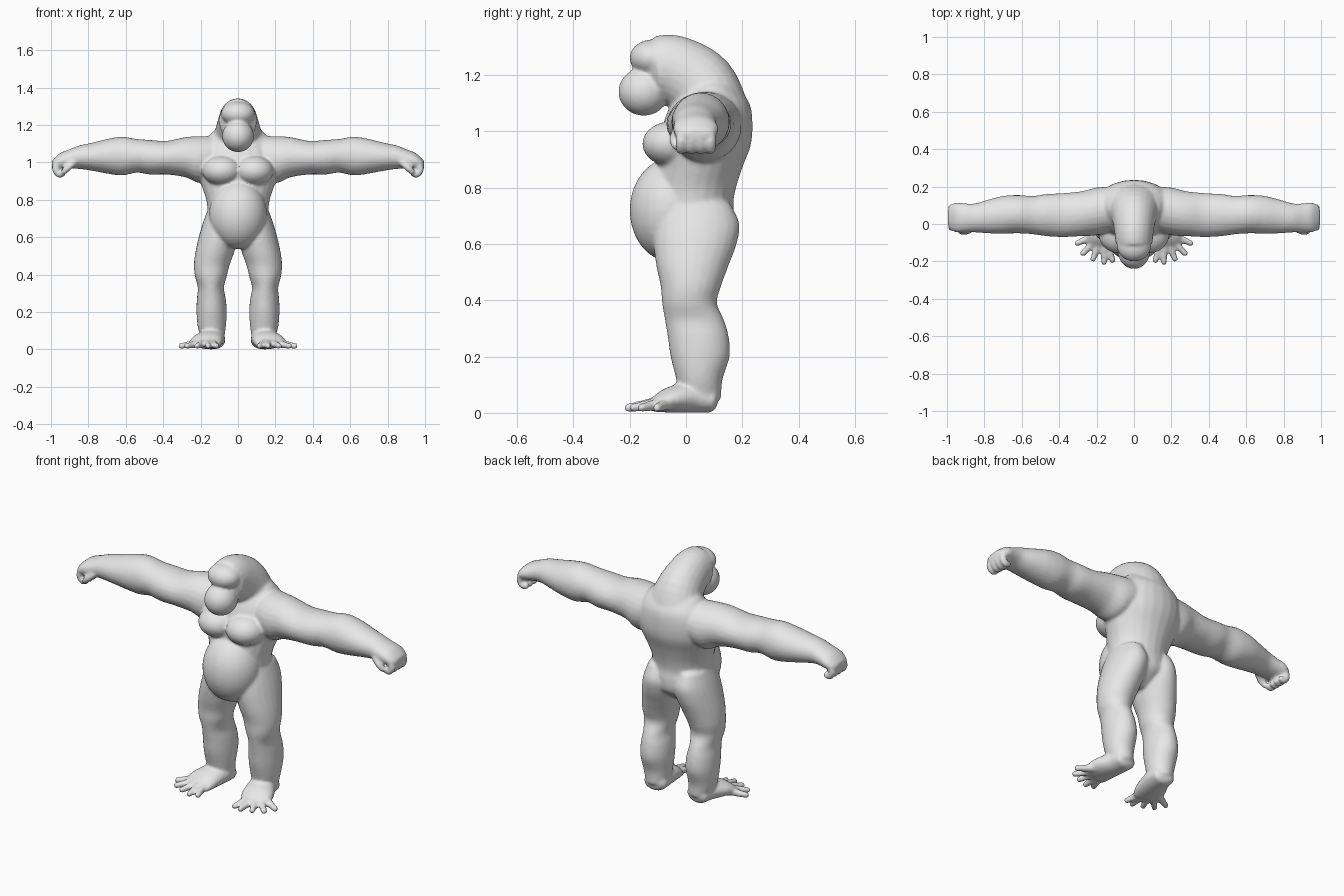
import bpy
import bmesh
from math import cos, sin, pi
from mathutils import Vector, Matrix

cube = bpy.data.objects.get("Cube")
if cube:
    bpy.data.objects.remove(cube)

X, Y, Z = Vector((1, 0, 0)), Vector((0, 1, 0)), Vector((0, 0, 1))
SIDES = 24
bm = bmesh.new()


def resample(rows, steps=5):
    """Smooth curve through rows of numbers."""
    rows = [Vector(r) for r in rows]
    ext = [rows[0]] + rows + [rows[-1]]
    out = []
    for a, b, c, d in zip(ext, ext[1:], ext[2:], ext[3:]):
        for i in range(steps):
            t = i / steps
            m0, m1 = (c - a) / 2, (d - b) / 2
            out.append(b + m0 * t + (3 * (c - b) - 2 * m0 - m1) * t**2
                       + (2 * (b - c) + m0 + m1) * t**3)
    return out + [rows[-1]]


def loft(rows, side, axis=None, mirror=1):
    """Tube of ellipses; each row is x, y, z, radius along side, other radius."""
    rows = resample(rows)
    mids = [Vector(r[:3]) for r in rows]
    rings = []
    for i, r in enumerate(rows):
        t = axis or (mids[min(i + 1, len(mids) - 1)] - mids[max(i - 1, 0)]).normalized()
        u = (side - t * side.dot(t)).normalized()
        rings.append((mids[i], u * r[3], t.cross(u) * r[4], t))
    # rounded ends
    for k, sign in ((0, -1), (-1, 1)):
        c, u, v, t = rings[k]
        cap = (c + t * sign * 0.35 * min(u.length, v.length), u * 0.6, v * 0.6, t)
        rings.insert(0 if k == 0 else len(rings), cap)
    loops = []
    for c, u, v, t in rings:
        pts = [c + u * cos(2 * pi * j / SIDES) + v * sin(2 * pi * j / SIDES)
               for j in range(SIDES)]
        loops.append([bm.verts.new((p.x * mirror, p.y, p.z)) for p in pts])
    for a, b in zip(loops, loops[1:]):
        for j in range(SIDES):
            k = (j + 1) % SIDES
            bm.faces.new((a[j], a[k], b[k], b[j]))
    bm.faces.new(loops[0])
    bm.faces.new(loops[-1])


def ball(center, radii):
    place = Matrix.Translation(center) @ Matrix.Diagonal((*radii, 1))
    bmesh.ops.create_uvsphere(bm, u_segments=32, v_segments=20, radius=1, matrix=place)


# Torso: height, half width, front, back
torso = [
    (.57, .07, -.07, .11), (.62, .14, -.10, .165), (.68, .16, -.12, .175),
    (.74, .163, -.12, .168), (.80, .17, -.12, .178), (.87, .193, -.11, .20),
    (.95, .22, -.10, .23), (1.03, .22, -.08, .236), (1.10, .19, -.05, .225),
    (1.16, .14, .0, .18),
]
loft([(0, (f + b) / 2, z, w, (b - f) / 2) for z, w, f, b in torso], X, Z)
ball((0, -.05, .72), (.155, .15, .185))

# Hunched neck and skull, brow, muzzle
loft([(0, .10, 1.05, .17, .13), (0, .05, 1.16, .125, .13),
      (0, -.04, 1.22, .105, .12), (0, -.10, 1.222, .10, .116)], X)
ball((0, -.12, 1.26), (.09, .08, .065))
ball((0, -.15, 1.14), (.085, .09, .085))

# Arm: distance out, front, back, bottom, top
arm = [
    (.10, -.03, .20, .93, 1.14), (.20, -.06, .195, .89, 1.14),
    (.28, -.065, .175, .92, 1.135), (.38, -.07, .165, .935, 1.115),
    (.47, -.065, .16, .935, 1.12), (.54, -.055, .15, .945, 1.125),
    (.62, -.05, .155, .93, 1.137), (.70, -.052, .15, .94, 1.125),
    (.78, -.05, .13, .955, 1.105), (.85, -.045, .11, .965, 1.09),
    (.90, -.045, .11, .965, 1.07), (.95, -.045, .115, .96, 1.05),
    (.985, -.03, .10, .96, 1.02),
]
# Leg: height, inner, outer, front, back
leg = [
    (.05, .075, .195, -.02, .125), (.12, .065, .215, -.035, .13),
    (.20, .06, .222, -.055, .155), (.27, .065, .22, -.065, .152),
    (.33, .075, .215, -.075, .135), (.39, .06, .23, -.085, .11),
    (.45, .045, .236, -.09, .125), (.52, .02, .228, -.105, .15),
    (.60, .0, .21, -.115, .18), (.67, .0, .19, -.11, .19),
    (.74, .03, .165, -.08, .16),
]
toe_tips = [(.11, -.21), (.16, -.222), (.225, -.202), (.285, -.17), (.32, -.11)]

for s in (1, -1):
    loft([(x, (f + b) / 2, (lo + hi) / 2, (b - f) / 2, (hi - lo) / 2)
          for x, f, b, lo, hi in arm], Y, X, s)
    loft([((i + o) / 2, (f + b) / 2, z, (o - i) / 2, (b - f) / 2)
          for z, i, o, f, b in leg], X, Z, s)
    # chest muscle
    ball((s * .085, -.05, .955), (.105, .105, .08))
    # curled fingers and thumb
    for n in range(4):
        y = -.018 + .035 * n
        loft([(.955, y, 1.0, .019, .022), (.974, y, .965, .019, .02),
              (.957, y, .936, .018, .018), (.93, y, .942, .016, .015)], Y, None, s)
    loft([(.88, -.03, 1.0, .02, .022), (.91, -.042, .97, .018, .018),
          (.935, -.035, .945, .015, .015)], Y, None, s)
    # foot and spread toes
    loft([(.13, .095, .045, .062, .045), (.14, .02, .055, .072, .055),
          (.165, -.06, .045, .085, .045), (.18, -.11, .028, .08, .026)], X, None, s)
    for tx, ty in toe_tips:
        root, tip = Vector((.16, -.04)), Vector((tx, ty))
        rows = []
        for part, r, z in ((.35, .024, .034), (.7, .018, .024), (.95, .015, .017)):
            p = root.lerp(tip, part)
            rows.append((p.x, p.y, z, r, r))
        loft(rows, Z, None, s)

bmesh.ops.recalc_face_normals(bm, faces=bm.faces)
mesh = bpy.data.meshes.new("body")
bm.to_mesh(mesh)
bm.free()
body = bpy.data.objects.new("body", mesh)
bpy.context.collection.objects.link(body)

# Fuse the parts into one soft skin
fuse = body.modifiers.new("fuse", "REMESH")
fuse.mode = "VOXEL"
fuse.voxel_size = .008
fuse.use_smooth_shade = True
soften = body.modifiers.new("soften", "SMOOTH")
soften.factor = .5
soften.iterations = 6
graph = bpy.context.evaluated_depsgraph_get()
skin = bpy.data.meshes.new_from_object(body.evaluated_get(graph))
body.modifiers.clear()
body.data = skin
skin.name = "body_skin"
skin.shade_smooth()

# Grey clay colour
grey = bpy.data.materials.new("light_grey")
grey.use_nodes = True
colour = (.8, .8, .8, 1)
grey.diffuse_color = colour
for node in grey.node_tree.nodes:
    if node.type == "BSDF_PRINCIPLED":
        node.inputs["Base Color"].default_value = colour
skin.materials.clear()
skin.materials.append(grey)
